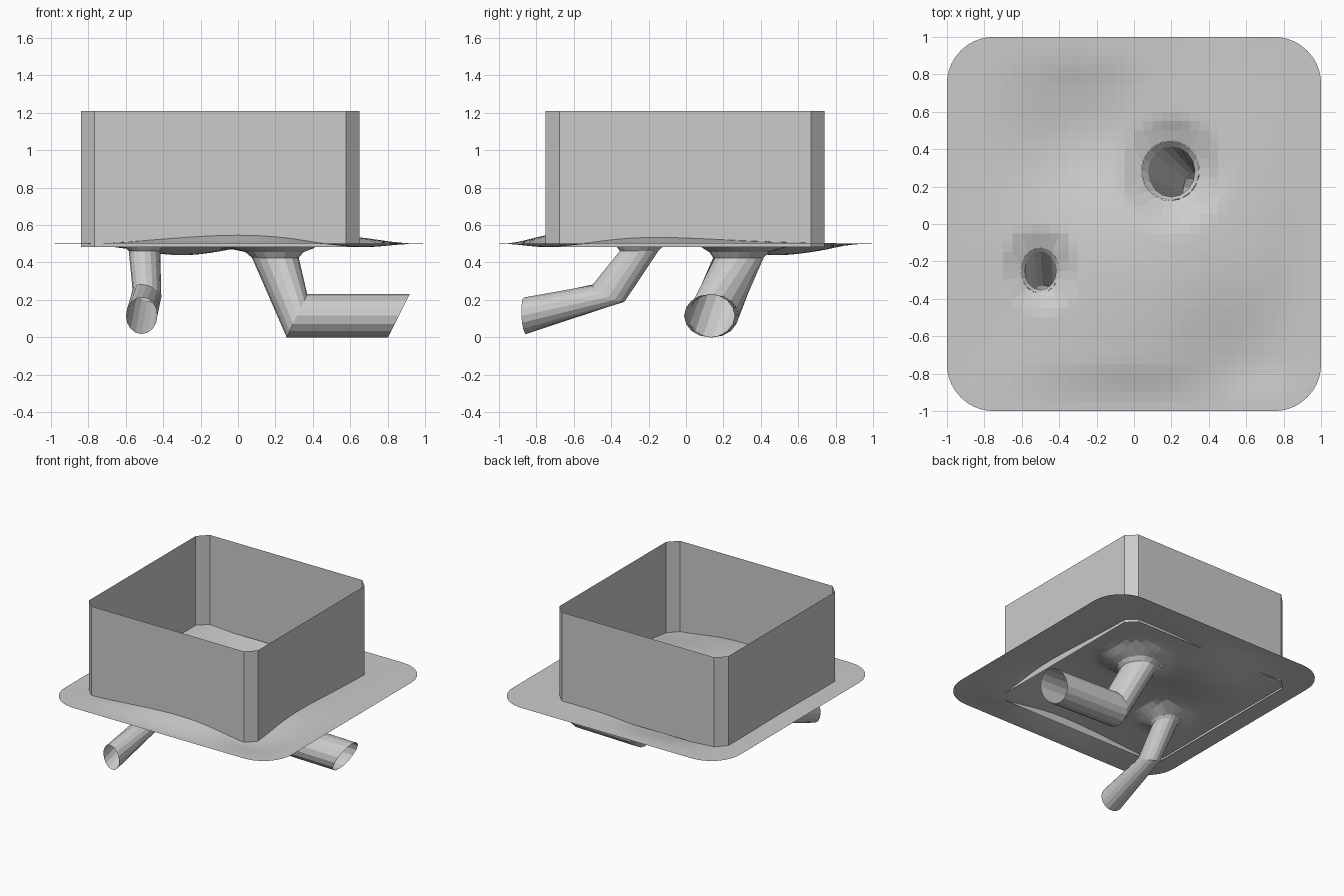
import bpy, bmesh
from math import sin, cos, pi, exp, hypot, sqrt
from mathutils import Vector as V

if "Cube" in bpy.data.objects:
    bpy.data.objects.remove(bpy.data.objects["Cube"])


def finish(name, bm):
    me = bpy.data.meshes.new(name)
    bm.to_mesh(me)
    bm.free()
    ob = bpy.data.objects.new(name, me)
    bpy.context.collection.objects.link(ob)
    return ob


def loft(name, sections, n=16):
    """Open skin through elliptical sections (centre, half axis u, half axis v)."""
    bm = bmesh.new()
    rings = []
    for c, u, v in sections:
        rings.append([bm.verts.new(V(c) + V(u) * cos(2 * pi * i / n) + V(v) * sin(2 * pi * i / n))
                      for i in range(n)])
    for a, b in zip(rings, rings[1:]):
        for i in range(n):
            j = (i + 1) % n
            bm.faces.new((a[j], a[i], b[i], b[j]))
    return finish(name, bm)


# Burrow mouths: centre x, y, half sizes, lip height
HOLES = [(0.195, 0.285, 0.155, 0.16, 0.455), (-0.503, -0.248, 0.102, 0.122, 0.482)]


def bump(x, y, cx, cy, s, h):
    return h * exp(-((x - cx) ** 2 + (y - cy) ** 2) / (2 * s * s))


def hole_dist(x, y, h):
    return hypot((x - h[0]) / h[2], (y - h[1]) / h[3])


def height(x, y):
    z = bump(x, y, 0.1, -0.32, 0.48, 0.075)       # broad mound
    z += bump(x, y, 0.62, -0.74, 0.25, -0.045)    # falls off at the corner
    z += bump(x, y, -0.28, 0.45, 0.25, -0.075)    # hollow at the back
    z += bump(x, y, -0.75, -0.5, 0.25, -0.015)
    fx, fy = min(1, (1 - abs(x)) / 0.35), min(1, (1 - abs(y)) / 0.28)
    z = 0.5 + z * fx * fx * (3 - 2 * fx) * fy * fy * (3 - 2 * fy)
    for h in HOLES:                                # dips towards each mouth
        d = max(0, hole_dist(x, y, h) - 1)
        z += (h[4] - z) * exp(-d * d * 3)
    return z


# Ground sheet with rounded corners and two holes
bm = bmesh.new()
bmesh.ops.create_grid(bm, x_segments=40, y_segments=40, size=1)
R = 0.25
for v in bm.verts:
    x, y = v.co.x, v.co.y
    a, b = (abs(x) - 1 + R) / R, (abs(y) - 1 + R) / R
    if a > 0 and b > 0:
        v.co.x = (1 - R + R * a * sqrt(1 - b * b / 2)) * (1 if x > 0 else -1)
        v.co.y = (1 - R + R * b * sqrt(1 - a * a / 2)) * (1 if y > 0 else -1)
for h in HOLES:
    inside = [v for v in bm.verts if hole_dist(v.co.x, v.co.y, h) < 1]
    bmesh.ops.delete(bm, geom=inside, context='VERTS')
    for v in bm.verts:
        d = hole_dist(v.co.x, v.co.y, h)
        if v.is_boundary and d < 2:
            v.co.x = h[0] + (v.co.x - h[0]) / d
            v.co.y = h[1] + (v.co.y - h[1]) / d
for v in bm.verts:
    v.co.z = height(v.co.x, v.co.y)
finish("ground", bm)

# Large burrow: lip, neck, mitred elbow, open end
loft("large_tunnel", [
    ((0.195, 0.285, 0.455), (0.155, 0, 0), (0, 0.16, 0)),
    ((0.2, 0.28, 0.425), (0.125, 0, 0), (0, 0.135, 0)),
    ((0.315, 0.145, 0.115), (0.055, 0, 0.115), (0, 0.135, 0)),
    ((0.86, 0.125, 0.115), (0.057, 0, 0.115), (0, 0.135, 0))])

# Small burrow
loft("small_tunnel", [
    ((-0.503, -0.248, 0.482), (0.102, 0, 0), (0, 0.122, 0)),
    ((-0.5, -0.25, 0.462), (0.084, 0, 0), (0, 0.103, 0)),
    ((-0.487, -0.415, 0.235), (0.077, 0, -0.02), (0, 0.087, -0.043)),
    ((-0.515, -0.86, 0.115), (0.084, -0.02, 0), (0, 0.005, -0.098))])

# Enclosure wall: thin open box with chamfered corners
X0, X1, Y0, Y1, C = -0.84, 0.65, -0.75, 0.74, 0.073
outline = [(X0 + C, Y0), (X1 - C, Y0), (X1, Y0 + C), (X1, Y1 - C),
           (X1 - C, Y1), (X0 + C, Y1), (X0, Y1 - C), (X0, Y0 + C)]
bm = bmesh.new()
low = [bm.verts.new((x, y, 0.483)) for x, y in outline]
top = [bm.verts.new((x, y, 1.21)) for x, y in outline]
for i in range(8):
    j = (i + 1) % 8
    bm.faces.new((low[i], low[j], top[j], top[i]))
finish("enclosure_wall", bm)
